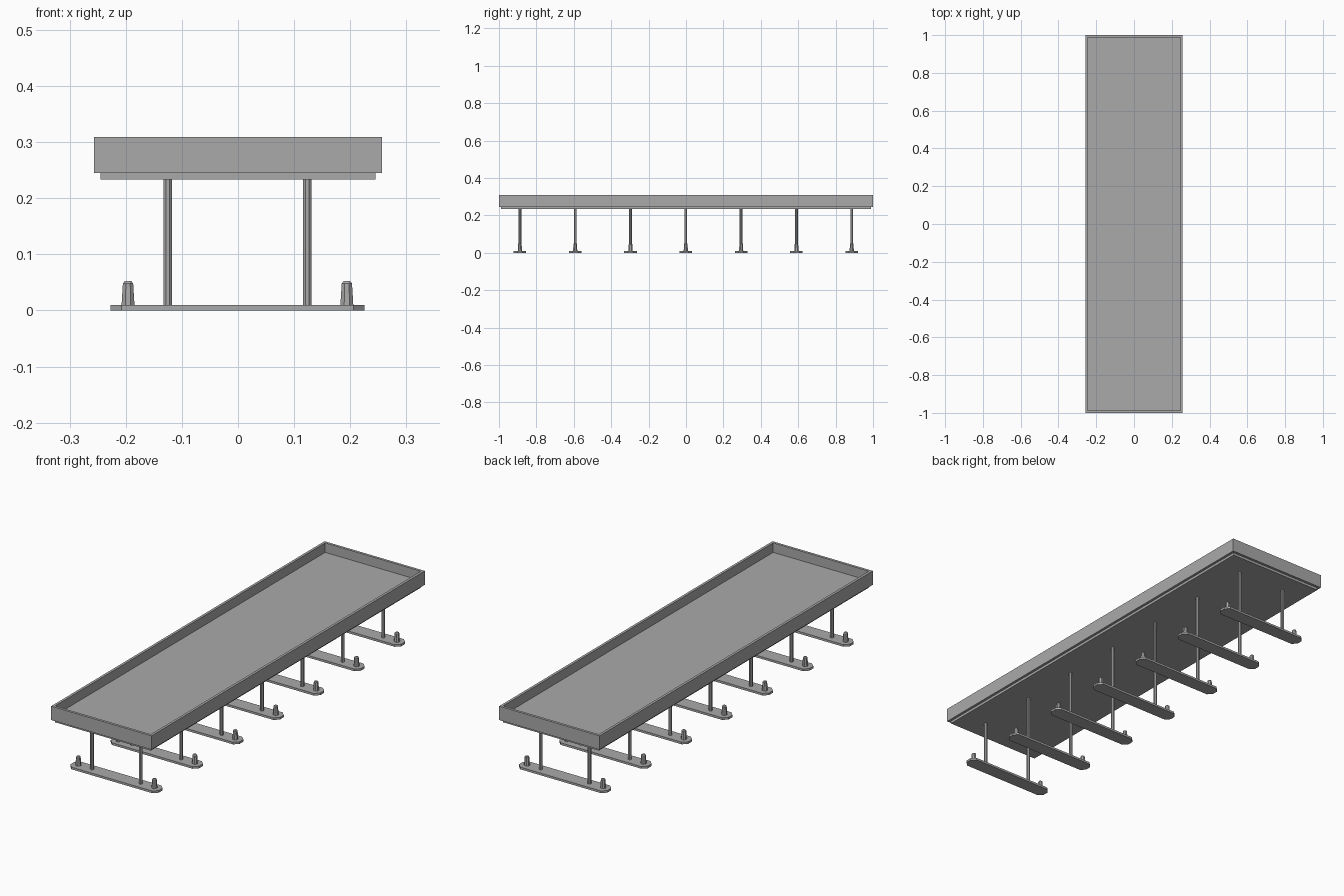
import bpy, bmesh, math
from mathutils import Matrix

cube = bpy.data.objects.get("Cube")
if cube:
    bpy.data.objects.remove(cube)

grey = bpy.data.materials.new("light grey")
grey.use_nodes = True
grey.diffuse_color = (0.4, 0.4, 0.4, 1)
grey.node_tree.nodes["Principled BSDF"].inputs["Base Color"].default_value = (0.4, 0.4, 0.4, 1)


def finish(name, bm):
    bmesh.ops.recalc_face_normals(bm, faces=bm.faces)
    mesh = bpy.data.meshes.new(name)
    bm.to_mesh(mesh)
    bm.free()
    mesh.materials.append(grey)
    obj = bpy.data.objects.new(name, mesh)
    bpy.context.collection.objects.link(obj)
    return obj


def loft(name, rings):
    """Closed solid through rings of matching points."""
    bm = bmesh.new()
    loops = [[bm.verts.new(p) for p in ring] for ring in rings]
    n = len(loops[0])
    for a, b in zip(loops, loops[1:]):
        for i in range(n):
            j = (i + 1) % n
            bm.faces.new((a[i], a[j], b[j], b[i]))
    bm.faces.new(loops[0])
    bm.faces.new(loops[-1])
    return finish(name, bm)


def octagon(x, y, z, apothem, stretch=0):
    """Flat-sided octagon, optionally lengthened along x."""
    r = apothem / math.cos(math.pi / 8)
    points = []
    for i in range(8):
        a = math.pi / 8 + i * math.pi / 4
        px = r * math.cos(a)
        points.append((x + px + math.copysign(stretch, px), y + r * math.sin(a), z))
    return points


def rectangle(hx, hy, z):
    return [(-hx, -hy, z), (hx, -hy, z), (hx, hy, z), (-hx, hy, z)]


# Tray: rim wall around a slightly lower floor panel
HX, HY, WALL = 0.257, 1.0, 0.012
IX, IY = HX - WALL, HY - WALL
loft("tray_floor", [rectangle(IX, IY, 0.233), rectangle(IX, IY, 0.265)])

bm = bmesh.new()
corners = [rectangle(HX, HY, 0.245), rectangle(HX, HY, 0.309),
           rectangle(IX, IY, 0.309), rectangle(IX, IY, 0.245)]
loops = [[bm.verts.new(p) for p in ring] for ring in corners]
for k in range(4):
    a, b = loops[k], loops[(k + 1) % 4]
    for i in range(4):
        j = (i + 1) % 4
        bm.faces.new((a[i], a[j], b[j], b[i]))
finish("tray_rim", bm)

# Seven stands: foot bar, two posts and two tapered pegs each
CX, SPACING = -0.001, 0.2957
for n in range(7):
    y = (n - 3) * SPACING - 0.001
    loft(f"foot_bar_{n + 1}", [octagon(CX, y, z, 0.0335, 0.193) for z in (0, 0.01)])
    for side, label in ((1, "left"), (-1, "right")):
        px = CX + side * 0.1245
        loft(f"post_{label}_{n + 1}", [octagon(px, y, z, 0.0075) for z in (0.01, 0.233)])
        gx = CX + side * 0.195
        loft(f"peg_{label}_{n + 1}", [octagon(gx, y, z, r) for z, r in
             ((0.01, 0.0115), (0.048, 0.0092), (0.052, 0.006))])
